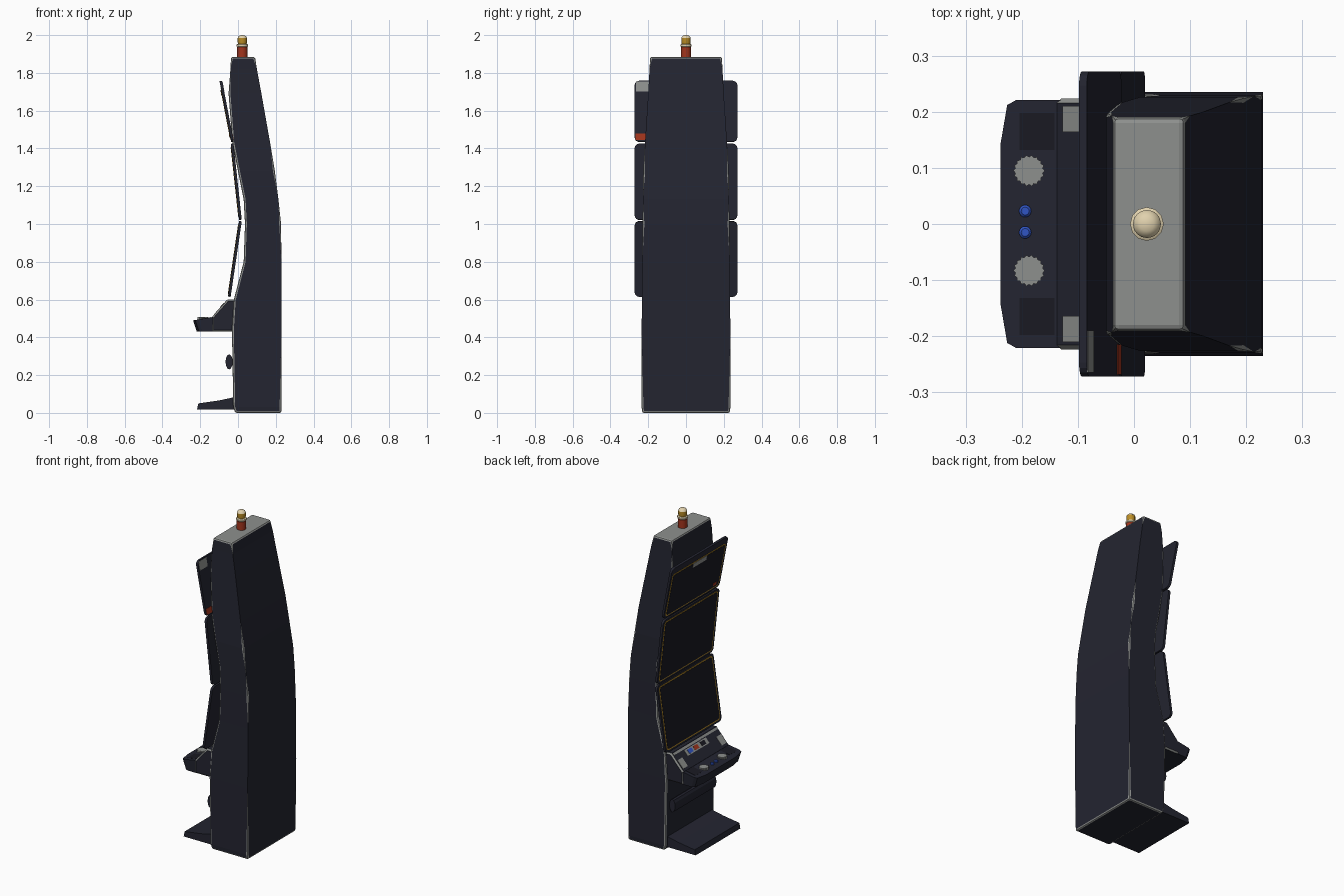
import bpy, bmesh, math
from mathutils import Vector

old = bpy.data.objects.get("Cube")
if old:
    bpy.data.objects.remove(old)


def material(name, r, g, b):
    m = bpy.data.materials.new(name)
    m.use_nodes = True
    m.diffuse_color = (r, g, b, 1)
    m.node_tree.nodes["Principled BSDF"].inputs["Base Color"].default_value = (r, g, b, 1)
    return m


NAVY = material("dark navy", .017, .018, .030)
BLACK = material("screen black", .010, .010, .016)
GREY = material("trim grey", .27, .28, .27)
GOLD = material("amber gold", .50, .27, .02)
CREAM = material("cream", .75, .64, .42)
RED = material("signal red", .36, .035, .012)
BLUE = material("button blue", .03, .09, .55)


def finish(name, bm, *mats, smooth=False):
    bmesh.ops.recalc_face_normals(bm, faces=bm.faces)
    mesh = bpy.data.meshes.new(name)
    bm.to_mesh(mesh)
    bm.free()
    ob = bpy.data.objects.new(name, mesh)
    bpy.context.collection.objects.link(ob)
    for m in mats:
        mesh.materials.append(m)
    if smooth:
        bpy.ops.object.select_all(action='DESELECT')
        ob.select_set(True)
        bpy.context.view_layer.objects.active = ob
        bpy.ops.object.shade_smooth_by_angle(angle=math.radians(40))
    return ob


def loft(rings):
    """Closed solid through rings of equal length; returns mesh and vertex rings."""
    bm = bmesh.new()
    vs = [[bm.verts.new(p) for p in ring] for ring in rings]
    n = len(vs[0])
    for a, b in zip(vs, vs[1:]):
        for i in range(n):
            j = (i + 1) % n
            bm.faces.new((a[i], a[j], b[j], b[i]))
    bm.faces.new(vs[0][::-1])
    bm.faces.new(vs[-1])
    return bm, vs


def bar(name, profile, half, trim=0, mat=NAVY, cy=0):
    """Side profile (x, z) extruded across y, with optional grey edge trim."""
    bm, vs = loft([[(x, cy + s * half, z) for x, z in profile] for s in (-1, 1)])
    if trim:
        edges = [e for e in bm.edges if abs(e.verts[0].co.y - e.verts[1].co.y) < 1e-4]
        bmesh.ops.bevel(bm, geom=edges, offset=trim, segments=1, affect='EDGES', material=1)
    return finish(name, bm, mat, GREY)


def slab(name, bottom, top, y0, y1, lift, depth, mat, v0=0, v1=0, radius=0):
    """Rounded plate on the sloping line bottom-top; v0, v1 inset its ends."""
    b, t = Vector((bottom[0], 0, bottom[1])), Vector((top[0], 0, top[1]))
    v = (t - b).normalized()
    n = Vector((-v.z, 0, v.x))
    lo, hi = v0, (t - b).length - v1
    outline = []
    for k, (cy, cv) in enumerate(((y1, hi), (y0, hi), (y0, lo), (y1, lo))):
        sy, sv = ((-1, -1), (1, -1), (1, 1), (-1, 1))[k]
        for s in range(5 if radius else 1):
            a = math.pi / 2 * (k + s / 4)
            outline.append((cy + radius * (sy + math.cos(a)) if radius else cy,
                            cv + radius * (sv + math.sin(a)) if radius else cv))
    bm, _ = loft([[b + v * q + n * d + Vector((0, y, 0)) for y, q in outline]
                  for d in (lift - depth, lift)])
    return finish(name, bm, mat)


def lathe(name, x, y, stack, mat, sides=16, teeth=0):
    """Turned part from (radius, height) pairs; teeth alternate the rim."""
    rings = []
    for r, z in stack:
        rings.append([(x + r * (1 - teeth * (i % 2)) * math.cos(math.tau * i / sides),
                       y + r * (1 - teeth * (i % 2)) * math.sin(math.tau * i / sides), z)
                      for i in range(sides)])
    return finish(name, loft(rings)[0], mat, smooth=not teeth)


# Cabinet body: rows of height, front x, back x, half width
rows = [(0, -.015, .23, .232), (.03, -.025, .23, .235), (.44, -.032, .23, .235),
        (.60, -.022, .23, .233), (.80, .03, .23, .231), (1.0, .037, .228, .23),
        (1.13, .03, .214, .228), (1.28, 0, .195, .226), (1.43, -.03, .17, .217),
        (1.69, -.05, .124, .20), (1.82, -.04, .10, .193), (1.885, -.037, .09, .19)]
bm, vs = loft([[(f, -w, z), (b, -w, z), (b, w, z), (f, w, z)] for z, f, b, w in rows])
ends = [set(vs[0]), set(vs[-1])]
edges = [e for e in bm.edges if any(set(e.verts) <= r for r in ends)
         or abs(e.verts[0].co.z - e.verts[1].co.z) > .01]
bmesh.ops.bevel(bm, geom=edges, offset=.01, segments=2, profile=.5, affect='EDGES', material=1)
for f in bm.faces:
    if f.normal.z > .9:
        f.material_index = 1
finish("cabinet", bm, NAVY, GREY)

# Three display panels with gold borders
panels = {"lower": ((-.047, .615), (.012, 1.015), .012),
          "middle": ((.012, 1.022), (-.032, 1.425), .012),
          "upper": ((-.03, 1.435), (-.092, 1.757), .04)}
for key, (b, t, head) in panels.items():
    slab(key + "_display_body", b, t, -.272, .272, .006, .014, NAVY, radius=.025)
    slab(key + "_display_border", b, t, -.258, .258, .0075, .003, GOLD, .012, head, .02)
    slab(key + "_display_screen", b, t, -.251, .251, .009, .003, BLACK, .019, head + .007, .015)

# Upper display markings, front and rear
b, t, _ = panels["upper"]
slab("upper_badge", b, t, -.07, .06, .0105, .002, GREY, .255, .045)
slab("upper_lamp", b, t, -.225, -.195, .0105, .002, RED, .03, .28)
slab("rear_red_plate", b, t, -.268, -.215, -.007, .0025, RED, .008, .285)
slab("rear_grey_plate", b, t, -.265, -.19, -.007, .0025, GREY, .27, .005)

# Console riser with trimmed edges
riser_low, riser_high = (-.137, .508), (-.055, .6)
bar("console_riser", [(-.137, .43), riser_low, riser_high, (-.015, .6), (-.015, .43)], .224, .008)
slab("riser_top_strip", riser_low, riser_high, -.212, .212, .002, .004, GREY, .106, .004)
for s, side in ((-1, "right"), (1, "left")):
    y = s * .187
    slab(side + "_speaker_frame", riser_low, riser_high, y - .023, y + .023, .002, .004, GREY, .016, .05)
slab("riser_panel", riser_low, riser_high, -.09, .12, .002, .004, GREY, .064, .022)
for name, y, mat in (("blue", .078, BLUE), ("red", .022, RED), ("black", -.045, BLACK)):
    slab(name + "_riser_key", riser_low, riser_high, y - .02, y + .02, .004, .003, mat, .07, .028)

# Button deck with clipped front corners
half = [(-.125, .221), (-.21, .221), (-.226, .212), (-.238, .142)]
plan = half + [(x, -y) for x, y in reversed(half)]
bm, _ = loft([[(x + (.02 if x < -.2 else 0), y * .985, .43) for x, y in plan],
              [(x, y, .508 + .17 * (x + .13)) for x, y in plan]])
finish("button_deck", bm, NAVY)
deck_low, deck_high = (-.238, .4896), (-.13, .508)
for s, side in ((-1, "right"), (1, "left")):
    y = s * .165
    slab(side + "_deck_inlay", deck_low, deck_high, y - .033, y + .033, .001, .003, BLACK, .035, .012)
    lathe(side + "_deck_dial", -.187, .006 + s * .089, [(.028, .49), (.028, .508)], GREY, 36, .12)
    lathe(side + "_deck_button", -.194, .004 + s * .019,
          [(.011, .49), (.011, .503), (.007, .507)], BLUE)

# Lower front rail and footrest
rail = [(-.047 + .019 * math.cos(a), .27 + .04 * math.sin(a))
        for a in (math.tau * i / 12 for i in range(12))]
bar("front_rail", rail, .2)
bar("footrest", [(-.217, .018), (-.21, .05), (-.1, .066), (-.02, .083), (-.02, .018)], .216)

# Signal beacon
lathe("beacon_base", .023, 0, [(.027, 1.88), (.027, 1.936)], RED, 12)
lathe("beacon_collar", .023, 0, [(.024, 1.936), (.030, 1.941), (.030, 1.95), (.024, 1.954)], CREAM, 12)
lathe("beacon_lens", .023, 0, [(.023, 1.954), (.025, 1.965), (.025, 1.984)], GOLD, 12)
lathe("beacon_cap", .023, 0, [(.025, 1.984), (.021, 1.993), (.013, 1.998), (.004, 2.0)], CREAM)
